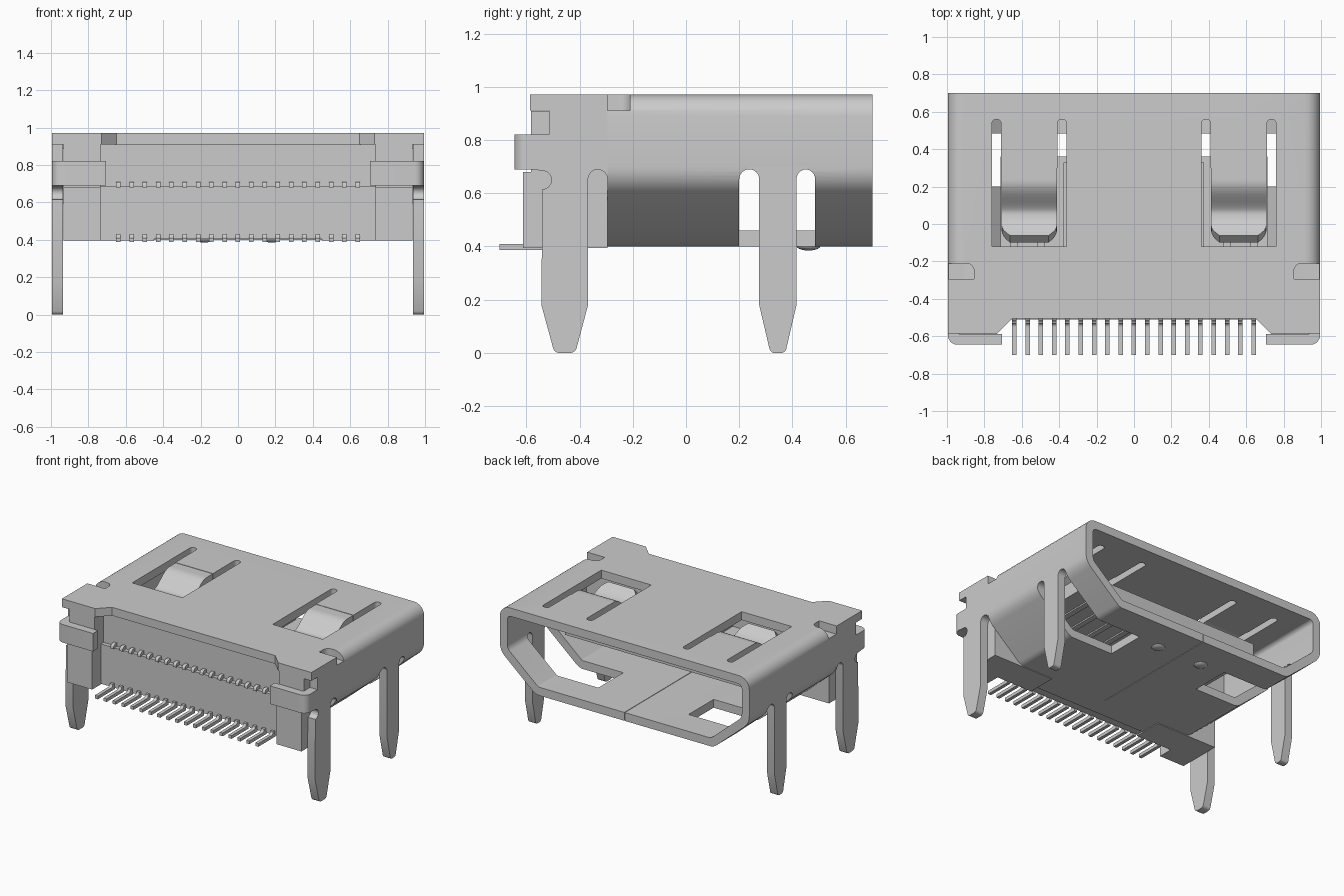
import bpy, bmesh, math
from mathutils import Vector

if "Cube" in bpy.data.objects:
    bpy.data.objects.remove(bpy.data.objects["Cube"])

metal = bpy.data.materials.new("plain grey")
metal.diffuse_color = (0.6, 0.6, 0.6, 1)
metal.use_nodes = True
metal.node_tree.nodes["Principled BSDF"].inputs["Base Color"].default_value = metal.diffuse_color


def finish(name, bm, smooth=True):
    bmesh.ops.recalc_face_normals(bm, faces=bm.faces)
    me = bpy.data.meshes.new(name)
    bm.to_mesh(me)
    bm.free()
    me.materials.append(metal)
    ob = bpy.data.objects.new(name, me)
    bpy.context.collection.objects.link(ob)
    if smooth:
        shade(ob)
    return ob


def activate(ob):
    bpy.ops.object.select_all(action='DESELECT')
    ob.select_set(True)
    bpy.context.view_layer.objects.active = ob


def shade(ob):
    activate(ob)
    bpy.ops.object.shade_smooth_by_angle(angle=math.radians(30))


def place(p, t, axis, s=1):
    x, y, z = {'x': (t, p[0], p[1]), 'y': (p[0], t, p[1]), 'z': (p[0], p[1], t)}[axis]
    return Vector((s * x, y, z))


def prism(name, pts, axis, a, b, s=1):
    """Extrude a 2D outline along an axis from a to b; s=-1 mirrors in x."""
    bm = bmesh.new()
    lo = [bm.verts.new(place(p, a, axis, s)) for p in pts]
    hi = [bm.verts.new(place(p, b, axis, s)) for p in pts]
    bm.faces.new(lo)
    bm.faces.new(hi)
    for i in range(len(pts)):
        j = (i + 1) % len(pts)
        bm.faces.new((lo[i], lo[j], hi[j], hi[i]))
    return finish(name, bm)


def box(name, x0, x1, y0, y1, z0, z1, s=1):
    return prism(name, [(x0, y0), (x1, y0), (x1, y1), (x0, y1)], 'z', z0, z1, s)


def rounded(corners, n=6):
    """Outline from (u, v, radius) corners, each rounded by a tangent arc."""
    out = []
    for i, (u, v, r) in enumerate(corners):
        p = Vector((u, v))
        if r == 0:
            out.append((u, v))
            continue
        d1 = (Vector(corners[i - 1][:2]) - p).normalized()
        d2 = (Vector(corners[(i + 1) % len(corners)][:2]) - p).normalized()
        half = d1.angle(d2) / 2
        c = p + (d1 + d2).normalized() * (r / math.sin(half))
        a = p + d1 * (r / math.tan(half)) - c
        b = p + d2 * (r / math.tan(half)) - c
        full = math.pi - 2 * half
        for k in range(n + 1):
            t = full * k / n
            w = (a * math.sin(full - t) + b * math.sin(t)) / math.sin(full)
            out.append(tuple(c + w))
    return out


def cut(ob, cutter):
    activate(ob)
    m = ob.modifiers.new("cut", 'BOOLEAN')
    m.object, m.operation, m.solver = cutter, 'DIFFERENCE', 'EXACT'
    bpy.ops.object.modifier_apply(modifier=m.name)
    bpy.data.objects.remove(cutter, do_unlink=True)


def section(half):
    return rounded([(x, z, r) for x, z, r in half] + [(-x, z, r) for x, z, r in reversed(half)])


# Shell tube: bent sheet with chamfered lower sides
outer = section([(0.995, 0.97, 0.08), (0.995, 0.645, 0.12), (0.71, 0.40, 0.08)])
inner = section([(0.935, 0.91, 0.03), (0.935, 0.6725, 0.06), (0.688, 0.46, 0.03)])
bm = bmesh.new()
rings = [[bm.verts.new((x, y, z)) for x, z in prof]
         for prof, y in ((outer, -0.295), (outer, 0.7), (inner, 0.7), (inner, -0.295))]
for k in range(4):
    A, B = rings[k], rings[(k + 1) % 4]
    for i in range(len(A)):
        j = (i + 1) % len(A)
        bm.faces.new((A[i], A[j], B[j], B[i]))
shell = finish("shell", bm, False)

for s in (1, -1):
    # side and floor opening left by the bent leg
    cut(shell, prism("cutter", rounded([(0.20, 0.3, 0), (0.20, 0.69, 0.037),
        (0.485, 0.69, 0.037), (0.485, 0.3, 0)]), 'x', 0.36, 1.1, s))
    # U-shaped spring window in the top
    cut(shell, prism("cutter", rounded([(0.36, -0.12, 0), (0.76, -0.12, 0), (0.76, 0.56, 0.024),
        (0.71, 0.56, 0.024), (0.71, 0.3, 0), (0.41, 0.3, 0), (0.41, 0.56, 0.024),
        (0.36, 0.56, 0.024)]), 'z', 0.85, 1.1, s))
    # rounded relief notch at the corner
    cut(shell, prism("cutter", rounded([(0.855, -0.31, 0), (1.1, -0.31, 0), (1.1, -0.21, 0),
        (0.855, -0.21, 0.042)]), 'z', 0.91, 1.1, s))
# floor seam
cut(shell, box("cutter", -0.002, 0.002, -0.4, 0.8, 0.3, 0.5))
shade(shell)

# Rear part of the shell top and floor
half = [(0.65, -0.505), (0.73, -0.585), (0.995, -0.585), (0.995, -0.295), (0.855, -0.295)]
prism("shell_rear_top", half + [(-x, y) for x, y in reversed(half)], 'z', 0.91, 0.97)
box("shell_rear_floor", -0.45, 0.45, -0.45, -0.295, 0.40, 0.46)


def arc(u, v, r, a0, a1, n=8):
    return [(u + r * math.cos(math.radians(a0 + (a1 - a0) * k / n)),
             v + r * math.sin(math.radians(a0 + (a1 - a0) * k / n))) for k in range(n + 1)]


for s, side in ((1, "right"), (-1, "left")):
    # Rear side wall with solder leg
    prism(side + "_rear_wall_and_leg", [(-0.295, 0.91), (-0.515, 0.91), (-0.515, 0.82),
        (-0.59, 0.82), (-0.59, 0.69), (-0.54, 0.685)] + arc(-0.54, 0.65, 0.035, 80, -90)
        + [(-0.543, 0.18)] + arc(-0.475, 0.025, 0.025, 195, 270, 4)
        + arc(-0.435, 0.025, 0.025, 270, 345, 4) + [(-0.368, 0.18)]
        + arc(-0.3315, 0.6525, 0.0365, 180, 0), 'x', 0.935, 0.995, s)
    # Front leg, flared into the wall
    prism(side + "_front_leg", [(0.2375, 0.70), (0.2375, 0.69)] + arc(0.2375, 0.6525, 0.0375, 90, 0)
        + [(0.275, 0.18)] + arc(0.333, 0.02, 0.02, 195, 270, 4) + arc(0.357, 0.02, 0.02, 270, 345, 4)
        + [(0.415, 0.18)] + arc(0.4525, 0.6525, 0.0375, 180, 90) + [(0.4525, 0.70)],
        'x', 0.935, 0.995, s)
    # Tab folded round the rear corner
    prism(side + "_rear_tab", rounded([(0.705, -0.645, 0), (0.995, -0.645, 0.05),
        (0.995, -0.588, 0), (0.705, -0.588, 0)]), 'z', 0.69, 0.82, s)
    # Spring finger dipping through the top window
    bm = bmesh.new()
    rows = []
    for k in range(27):
        y = 0.31 - 0.015 * k
        t = min(max((0.23 - y) / 0.17, 0), 1)
        z = 0.94 - 0.095 * t * t * (3 - 2 * t) + 3.6 * max(0.06 - y, 0) ** 2
        w = 0.148 - (0.045 * (max(0, k - 22) / 4) ** 2)
        rows.append([bm.verts.new((s * 0.56 + d * w, y, z)) for d in (-1, 1)])
    for A, B in zip(rows, rows[1:]):
        bm.faces.new((A[0], A[1], B[1], B[0]))
    spring = finish(side + "_spring", bm, False)
    activate(spring)
    m = spring.modifiers.new("thickness", 'SOLIDIFY')
    m.thickness, m.offset = 0.055, 0
    bpy.ops.object.modifier_apply(modifier=m.name)
    shade(spring)
    # Housing side blocks
    prism(side + "_housing_block", [(-0.295, 0.395), (-0.612, 0.395), (-0.612, 0.68),
        (-0.583, 0.68), (-0.583, 0.909), (-0.295, 0.909)], 'x', 0.735, 0.934, s)
    box(side + "_housing_foot", 0.45, 0.735, -0.505, -0.295, 0.395, 0.45, s)
    # Floor dimple
    bm = bmesh.new()
    bmesh.ops.create_uvsphere(bm, u_segments=20, v_segments=10, radius=1)
    bmesh.ops.scale(bm, vec=(0.045, 0.045, 0.017), verts=bm.verts)
    bmesh.ops.translate(bm, vec=(s * 0.18, 0.46, 0.402), verts=bm.verts)
    finish(side + "_dimple", bm)

# Insulating housing and contact tongue
prism("housing_body", [(x * 0.999, 0.685 + (z - 0.685) * 0.998) for x, z in inner], 'y', -0.30, -0.2)
prism("housing_back", [(-0.295, 0.405), (-0.51, 0.405), (-0.51, 0.685), (-0.48, 0.685),
                       (-0.48, 0.909), (-0.295, 0.909)], 'x', -0.735, 0.735)
box("contact_tongue", -0.715, 0.715, -0.21, 0.36, 0.70, 0.80)

# Contacts: tails at the rear, strips on the tongue
for i in range(19):
    x = -0.64 + i * 0.0711
    prism("contact_tail", [(-0.70, 0.387), (-0.70, 0.41), (-0.55, 0.41)]
          + arc(-0.55, 0.43, 0.02, 270, 360, 4) + [(-0.505, 0.43), (-0.505, 0.387)],
          'x', x - 0.012, x + 0.012)
    prism("contact_shoulder", [(-0.47, 0.68), (-0.52, 0.68)] + arc(-0.50, 0.69, 0.02, 180, 90, 4)
          + [(-0.47, 0.71)], 'x', x - 0.012, x + 0.012)
    z = 0.80 if i % 2 == 0 else 0.69
    box("contact_strip", x - 0.02, x + 0.02, -0.2, 0.33, z, z + 0.01)
